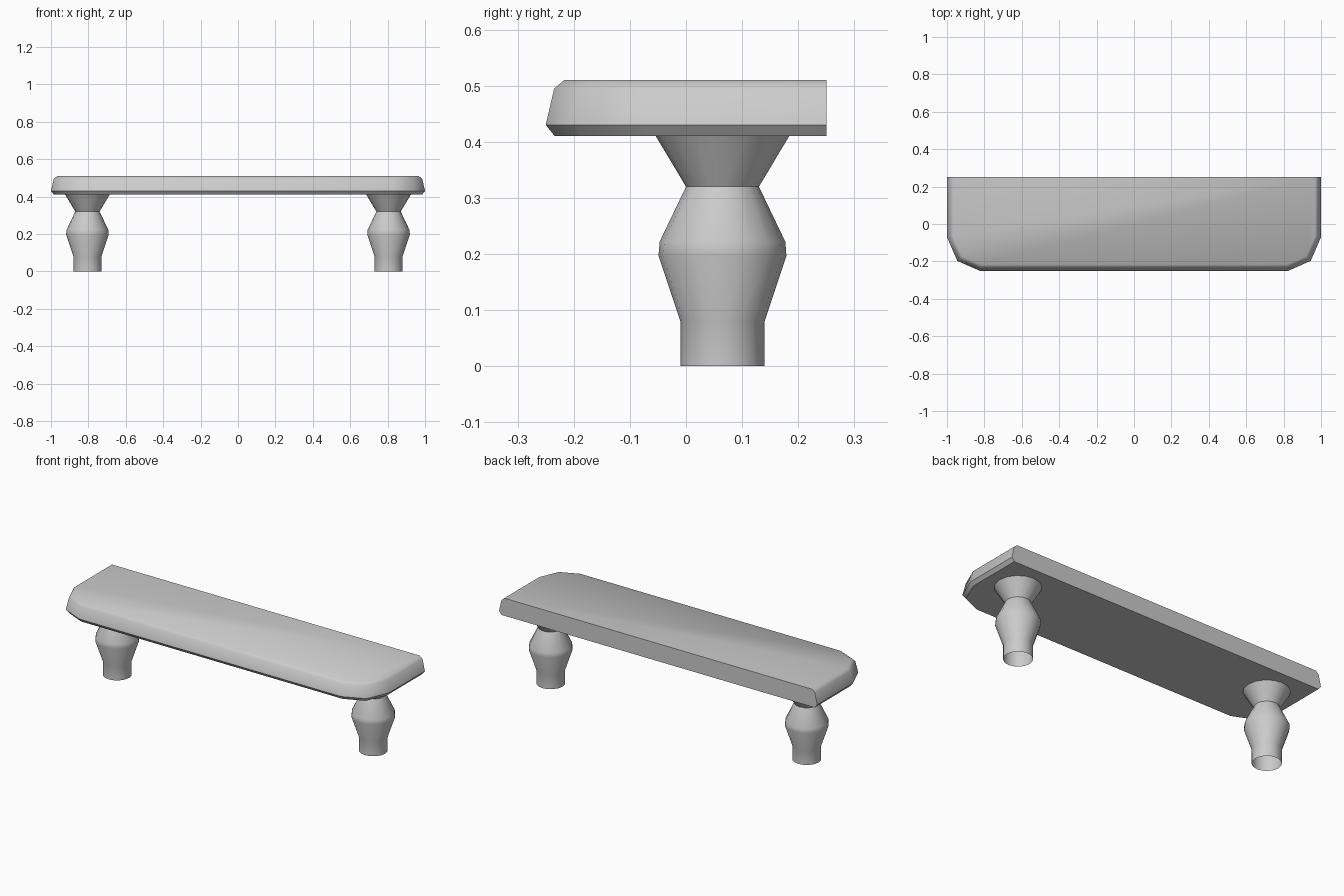
import bpy, bmesh, math
from mathutils import Vector

if "Cube" in bpy.data.objects:
    bpy.data.objects.remove(bpy.data.objects["Cube"])


def finish(name, bm, angle):
    bmesh.ops.recalc_face_normals(bm, faces=bm.faces)
    mesh = bpy.data.meshes.new(name)
    bm.to_mesh(mesh)
    bm.free()
    ob = bpy.data.objects.new(name, mesh)
    bpy.context.collection.objects.link(ob)
    bpy.ops.object.select_all(action='DESELECT')
    bpy.context.view_layer.objects.active = ob
    ob.select_set(True)
    bpy.ops.object.shade_smooth_by_angle(angle=math.radians(angle))
    return ob


def bridge(bm, a, b, closed=True):
    n = len(a)
    for i in range(n if closed else n - 1):
        j = (i + 1) % n
        bm.faces.new((a[i], a[j], b[j], b[i]))


def inset_outline(pts, d):
    # mitred inset of an open path; the ends stay on the flat back
    pts = [Vector(p) for p in pts]
    normals = [Vector((-(b - a).y, (b - a).x)).normalized() for a, b in zip(pts, pts[1:])]
    out = [pts[0] + normals[0] * d]
    for p, n1, n2 in zip(pts[1:-1], normals, normals[1:]):
        out.append(p + (n1 + n2) * d / (1 + n1.dot(n2)))
    return out + [pts[-1] + normals[-1] * d]


# Tabletop: chamfered front corners, rounded edge profile, flat back
half = [(-1, 0.25), (-1, -0.07), (-0.945, -0.197), (-0.825, -0.25)]
outline = half + [(-x, y) for x, y in reversed(half)]
profile = [(0.016, 0.41), (0.0, 0.43), (0.015, 0.495), (0.033, 0.51)]
bm = bmesh.new()
rings = [[bm.verts.new((p.x, p.y, z)) for p in inset_outline(outline, d)] for d, z in profile]
for a, b in zip(rings, rings[1:]):
    bridge(bm, a, b, closed=False)
bm.faces.new(rings[0])
bm.faces.new(rings[-1])
bm.faces.new([r[0] for r in rings] + [r[-1] for r in reversed(rings)])
finish("tabletop", bm, 50)

# Turned legs: hollow lathe shapes, open at the ends
leg_profile = [(0.075, 0), (0.075, 0.08), (0.114, 0.197), (0.112, 0.222),
               (0.065, 0.32), (0.12, 0.412)]
SIDES = 16
for name, cx in (("left_leg", -0.805), ("right_leg", 0.805)):
    bm = bmesh.new()
    rings = [[bm.verts.new((cx + r * math.cos(t), 0.065 + r * math.sin(t), z))
              for t in (2 * math.pi * i / SIDES for i in range(SIDES))]
             for r, z in leg_profile]
    for a, b in zip(rings, rings[1:]):
        bridge(bm, a, b)
    finish(name, bm, 40)
